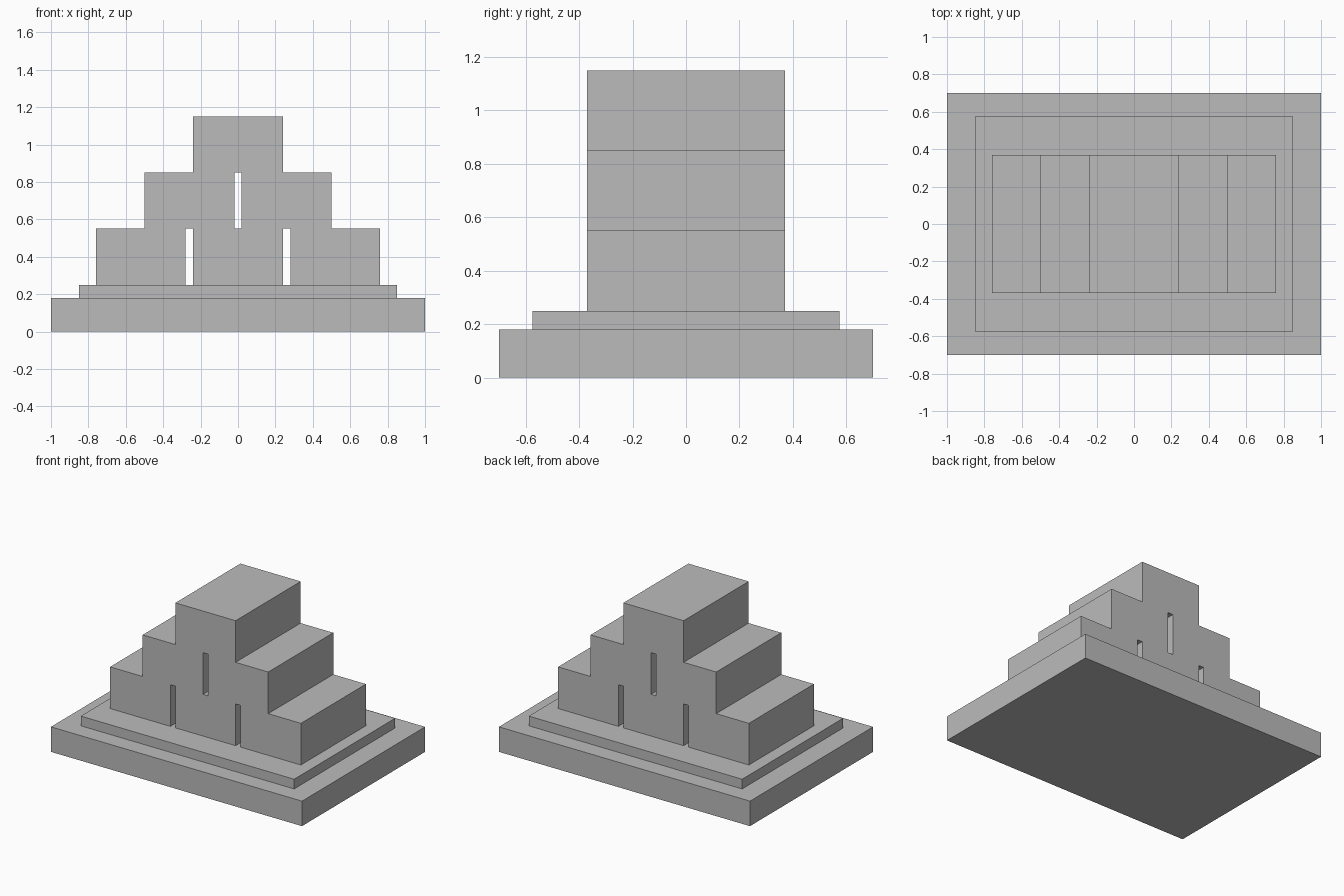
import bpy
import bmesh
from mathutils import Matrix, Vector

default_cube = bpy.data.objects.get("Cube")
if default_cube:
    bpy.data.objects.remove(default_cube, do_unlink=True)

COLOUR = (0.5, 0.5, 0.5, 1.0)
stone = bpy.data.materials.new("plain_grey")
stone.use_nodes = True
stone.diffuse_color = COLOUR
stone.node_tree.nodes["Principled BSDF"].inputs["Base Color"].default_value = COLOUR


def box(name, x, bottom, width, depth, height):
    """Flat-faced box centred on x, resting on the height 'bottom'."""
    bm = bmesh.new()
    bmesh.ops.create_cube(bm, size=1.0, matrix=Matrix.Diagonal((width, depth, height, 1.0)))
    bmesh.ops.translate(bm, verts=bm.verts, vec=Vector((0, 0, height / 2)))
    mesh = bpy.data.meshes.new(name)
    bm.to_mesh(mesh)
    bm.free()
    mesh.materials.append(stone)
    obj = bpy.data.objects.new(name, mesh)
    obj.location = (x, 0, bottom)
    bpy.context.collection.objects.link(obj)
    return obj


# Stepped base
BASE_HEIGHT, STEP_HEIGHT = 0.18, 0.07
box("base_slab", 0, 0, 2.0, 1.4, BASE_HEIGHT)
box("upper_step", 0, BASE_HEIGHT, 1.7, 1.15, STEP_HEIGHT)

# Pyramid of blocks: three, two, one, with a narrow gap between neighbours
BLOCK_WIDTH, BLOCK_DEPTH, BLOCK_HEIGHT, GAP = 0.48, 0.74, 0.3, 0.04
pitch = BLOCK_WIDTH + GAP
for row, (label, count) in enumerate((("bottom", 3), ("middle", 2), ("top", 1))):
    bottom = BASE_HEIGHT + STEP_HEIGHT + row * BLOCK_HEIGHT
    for i in range(count):
        x = (i - (count - 1) / 2) * pitch
        box(f"{label}_block_{i + 1}", x, bottom, BLOCK_WIDTH, BLOCK_DEPTH, BLOCK_HEIGHT)
